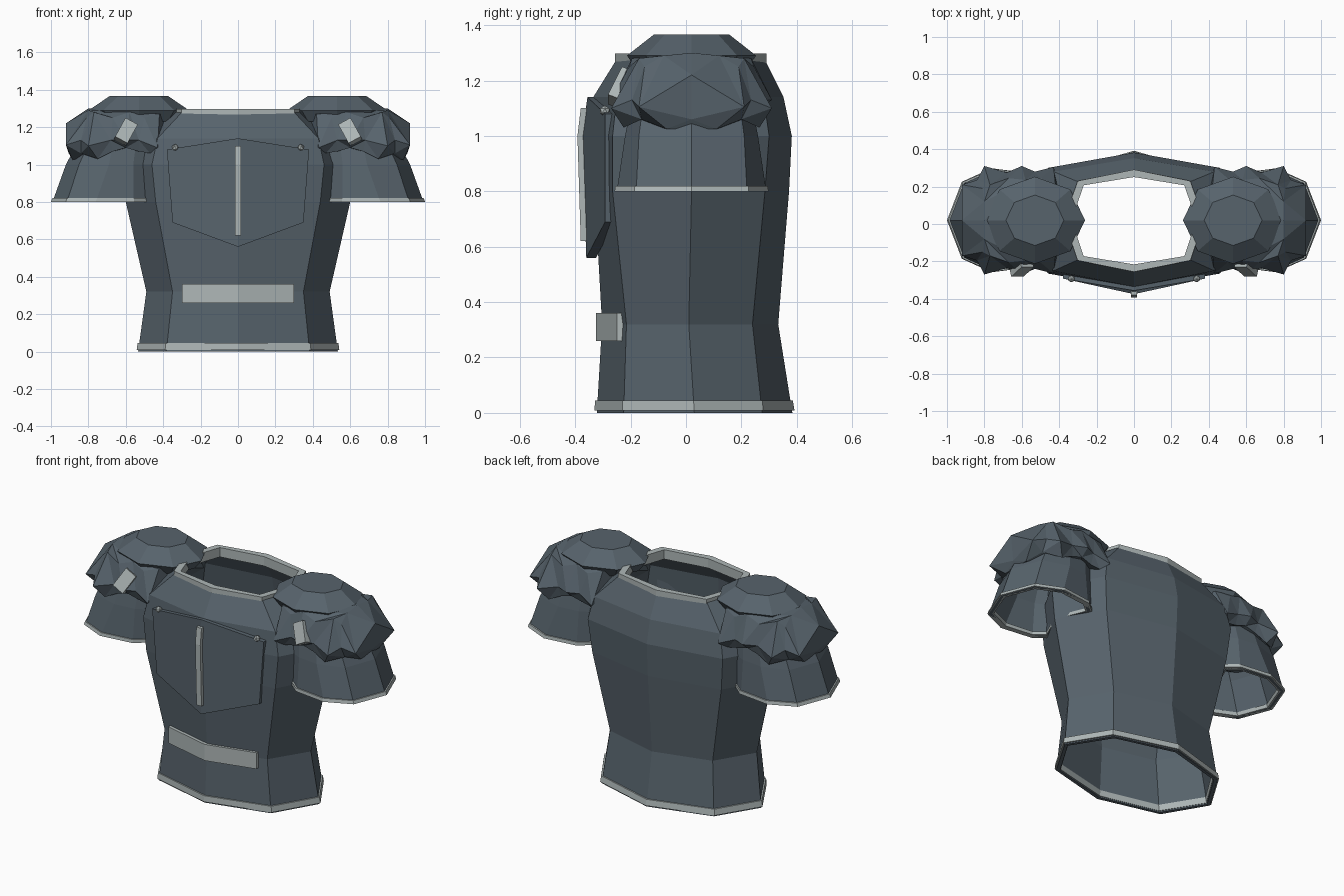
import bpy, bmesh
from math import cos, sin, pi
from mathutils import Vector, Euler, Matrix

if "Cube" in bpy.data.objects:
    bpy.data.objects.remove(bpy.data.objects["Cube"])

def material(name, rgb):
    m = bpy.data.materials.new(name)
    m.diffuse_color = (*rgb, 1)
    m.use_nodes = True
    m.node_tree.nodes["Principled BSDF"].inputs["Base Color"].default_value = m.diffuse_color
    return m

DARK = material("slate", (0.095, 0.125, 0.15))
TRIM = material("pale_trim", (0.42, 0.47, 0.47))

def finish(name, bm, mat, mirror=False):
    bmesh.ops.recalc_face_normals(bm, faces=bm.faces)
    me = bpy.data.meshes.new(name)
    bm.to_mesh(me)
    bm.free()
    me.materials.append(mat)
    ob = bpy.data.objects.new(name, me)
    bpy.context.collection.objects.link(ob)
    if mirror:
        ob.modifiers.new("mirror", 'MIRROR').use_mirror_merge = False
    return ob

def loft(name, rings, mat, mirror=False, loop=False, tri=False):
    """Skin a stack of point rings; loop joins the last ring to the first."""
    bm = bmesh.new()
    vs = [[bm.verts.new(p) for p in r] for r in rings]
    n = len(vs[0])
    pairs = list(zip(vs, vs[1:])) + ([(vs[-1], vs[0])] if loop else [])
    for a, b in pairs:
        for i in range(n):
            j = (i + 1) % n
            bm.faces.new((a[i], a[j], b[j], b[i]))
    if not loop:
        bm.faces.new(vs[0])
        bm.faces.new(vs[-1])
    if tri:
        bmesh.ops.triangulate(bm, faces=bm.faces)
    return finish(name, bm, mat, mirror)

def grow(ring, d, cx=0, cy=0.02):
    """Move a ring outwards by d in plan."""
    out = []
    for p in ring:
        v = Vector((p[0] - cx, p[1] - cy, 0))
        out.append(Vector(p) + v.normalized() * d)
    return out

def shell(name, rings, t, mat, cx=0, mirror=False):
    inner = [grow(r, -t, cx) for r in reversed(rings)]
    return loft(name, rings + inner, mat, mirror, loop=True)

def mix(a, b, t):
    return [Vector(p).lerp(Vector(q), t) for p, q in zip(a, b)]

def prism(name, front, depth, mat):
    """Folded plate: half of a front outline, mirrored and joined along x = 0."""
    bm = bmesh.new()
    for s in (-1, 1):
        f = [bm.verts.new((s * x, y, z)) for x, y, z in front]
        b = [bm.verts.new((s * x, y + depth, z)) for x, y, z in front]
        bm.faces.new(f)
        bm.faces.new(b)
        for (f0, f1, b0, b1) in zip(f, f[1:], b, b[1:]):
            if f0.co.x or f1.co.x:
                bm.faces.new((f0, f1, b1, b0))
    bmesh.ops.remove_doubles(bm, verts=bm.verts, dist=0.0005)
    return finish(name, bm, mat)

def box(name, c, size, mat, tilt=(0, 0, 0), mirror=False):
    bm = bmesh.new()
    bmesh.ops.create_cube(bm, size=1)
    M = Matrix.Translation(c) @ Euler(tilt).to_matrix().to_4x4() @ Matrix.Diagonal((*size, 1))
    bmesh.ops.transform(bm, matrix=M, verts=bm.verts)
    return finish(name, bm, mat, mirror)

# Torso: eight-sided rings from (z, front y, corner x, corner front y, side x, side y, corner back y, back y)
def body_ring(z, f, cx, cf, sx, sy, cb, b):
    return [(0, f, z), (cx, cf, z), (sx, sy, z), (cx, cb, z),
            (0, b, z), (-cx, cb, z), (-sx, sy, z), (-cx, cf, z)]

body = [body_ring(*r) for r in [
    (0.00, -.322, .383, -.225, .534, .03, .275, .384),
    (0.32, -.303, .35, -.215, .49, .01, .24, .333),
    (0.80, -.33, .44, -.265, .60, .02, .285, .372),
    (1.00, -.345, .46, -.265, .62, .02, .30, .382),
    (1.14, -.335, .43, -.25, .55, .02, .28, .352),
    (1.29, -.242, .29, -.187, .36, .02, .222, .277)]]
shell("torso", body, 0.022, DARK)

# Pale hem and collar
hem = [grow(mix(body[0], body[1], t), 0.009) for t in (0.025, 0.14)]
shell("hem_trim", hem, 0.034, TRIM)
collar = [grow([(x, y, z) for x, y, _ in body[5]], 0.014) for z in (1.24, 1.298)]
shell("collar_trim", collar, 0.04, TRIM)

# Chest plate with centre strip and studs
prism("chest_plate", [(0, -.356, 1.14), (.38, -.292, 1.08), (.35, -.292, .69),
                      (0, -.36, .56), (0, -.375, 1.0)], 0.035, DARK)
loft("chest_strip", [[(-.017, y, z), (.017, y, z), (.017, y + .03, z), (-.017, y + .03, z)]
                     for y, z in ((-.38, .62), (-.392, 1.0), (-.38, 1.10))], TRIM)
bm = bmesh.new()
bmesh.ops.create_icosphere(bm, subdivisions=1, radius=0.02)
bmesh.ops.translate(bm, vec=(.335, -.293, 1.09), verts=bm.verts)
finish("chest_stud", bm, TRIM, True)

# Belly band
prism("belly_band", [(0, -.325, .36), (.3, -.25, .36), (.3, -.25, .26), (0, -.325, .26)], 0.025, TRIM)

# Sleeves, open at the bottom
def mirrored(half, cy=0.02):
    """Complete a half outline across its front-back axis."""
    up = [(x, cy + y, z) for x, y, z in half]
    return up + [(x, cy - y, z) for x, y, z in half[-2:0:-1]]

low = mirrored([(.992, 0, .80), (.915, .20, .80), (.76, .27, .80), (.56, .245, .80), (.495, .19, .80), (.56, 0, .80)])
high = mirrored([(.92, 0, 1.0), (.85, .19, 1.0), (.69, .24, 1.0), (.56, .225, 1.0), (.49, .19, 1.0), (.57, 0, 1.0)])
top = mirrored([(.84, 0, 1.15), (.78, .17, 1.15), (.66, .21, 1.15), (.54, .2, 1.15), (.49, .17, 1.15), (.53, 0, 1.15)])
shell("sleeve", [low, high, top], 0.02, DARK, 0.72, True)
cuff = [grow(mix(low, high, t), 0.008, 0.72) for t in (0.0, 0.1)]
shell("cuff_trim", cuff, 0.036, TRIM, 0.72, True)

# Jagged shoulder pad
under = mirrored([(.905, 0, 1.06), (.885, .09, 1.025), (.84, .18, 1.06), (.75, .245, 1.03), (.67, .24, 1.07),
                  (.60, .24, 1.09), (.53, .235, 1.07), (.47, .24, 1.06), (.45, 0, 1.12)])
spikes = mirrored([(.92, 0, 1.22), (.92, .19, 1.105), (.84, .215, 1.13), (.80, .29, 1.10), (.68, .255, 1.13),
                   (.60, .29, 1.13), (.53, .26, 1.13), (.43, .285, 1.09), (.36, 0, 1.22)])
upper = mirrored([(.80, 0, 1.30), (.80, .10, 1.29), (.81, .17, 1.25), (.77, .19, 1.28), (.67, .225, 1.25),
                  (.58, .215, 1.28), (.50, .225, 1.25), (.42, .19, 1.27), (.34, 0, 1.28)])
loft("shoulder_pad", [under, spikes, upper], DARK, True, tri=True)

# Faceted shoulder cap
def octagon(r, z):
    return [(.53 + r * cos(i * pi / 4), .02 + .87 * r * sin(i * pi / 4), z) for i in range(8)]
loft("shoulder_cap", [octagon(.22, 1.23), octagon(.268, 1.29), octagon(.155, 1.367)], DARK, True)

# Pale tag on the front of each shoulder
box("shoulder_tag", (.60, -.238, 1.175), (.075, .04, .125), TRIM, (-.42, -.5, 0), True)
